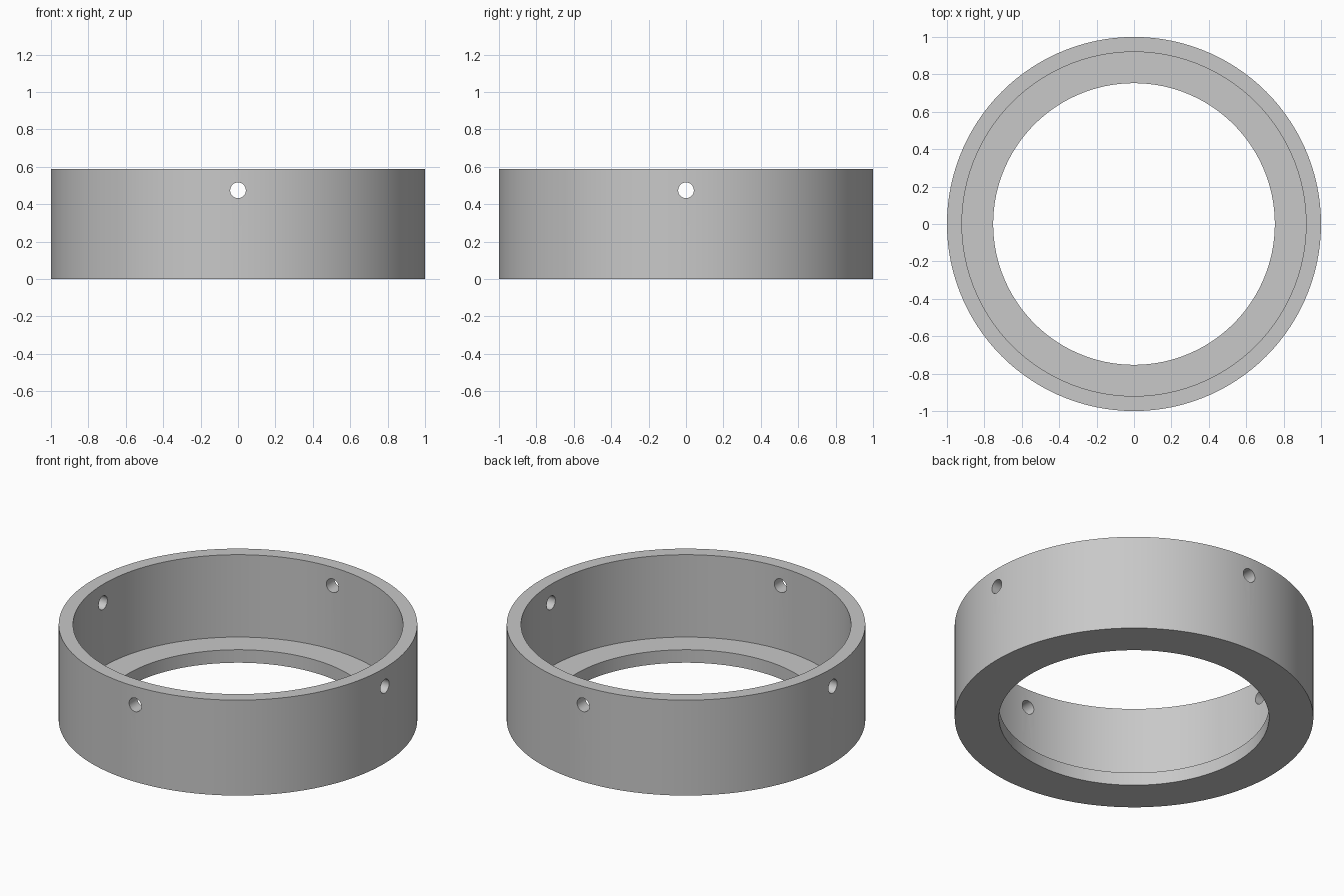
import bpy
import bmesh
from math import pi, radians
from mathutils import Matrix, Vector

cube = bpy.data.objects.get("Cube")
if cube:
    bpy.data.objects.remove(cube, do_unlink=True)

SEGMENTS = 120
OUTER, WALL_INNER, LIP_INNER = 1.0, 0.92, 0.753
HEIGHT, LIP_HEIGHT = 0.587, 0.08
HOLE_RADIUS, HOLE_Z = 0.042, 0.474

grey = bpy.data.materials.new("plain grey")
grey.use_nodes = True
colour = (0.58, 0.58, 0.58, 1)
grey.diffuse_color = colour
grey.node_tree.nodes["Principled BSDF"].inputs["Base Color"].default_value = colour


def add_object(name, bm):
    bmesh.ops.recalc_face_normals(bm, faces=bm.faces)
    mesh = bpy.data.meshes.new(name)
    bm.to_mesh(mesh)
    bm.free()
    obj = bpy.data.objects.new(name, mesh)
    bpy.context.collection.objects.link(obj)
    mesh.materials.append(grey)
    return obj


# Ring: an L-shaped section turned about the vertical axis
bm = bmesh.new()
section = [(LIP_INNER, 0), (OUTER, 0), (OUTER, HEIGHT), (WALL_INNER, HEIGHT),
           (WALL_INNER, LIP_HEIGHT), (LIP_INNER, LIP_HEIGHT)]
verts = [bm.verts.new((r, 0, z)) for r, z in section]
edges = [bm.edges.new((verts[i - 1], verts[i])) for i in range(len(verts))]
bmesh.ops.spin(bm, geom=verts + edges, cent=(0, 0, 0), axis=(0, 0, 1),
               angle=2 * pi, steps=SEGMENTS, use_merge=True)
bmesh.ops.remove_doubles(bm, verts=bm.verts, dist=0.0001)
ring = add_object("ring", bm)

# Screw holes: four radial drills, one on each side
bm = bmesh.new()
for i in range(4):
    place = (Matrix.Rotation(i * pi / 2, 4, "Z")
             @ Matrix.Translation(Vector((0.96, 0, HOLE_Z)))
             @ Matrix.Rotation(pi / 2, 4, "Y"))
    bmesh.ops.create_cone(bm, cap_ends=True, segments=32, radius1=HOLE_RADIUS,
                          radius2=HOLE_RADIUS, depth=0.3, matrix=place)
drills = add_object("hole_cutters", bm)
drills.hide_render = True

bpy.ops.object.select_all(action="DESELECT")
bpy.context.view_layer.objects.active = ring
ring.select_set(True)
cut = ring.modifiers.new("holes", "BOOLEAN")
cut.operation = "DIFFERENCE"
cut.solver = "EXACT"
cut.object = drills
bpy.ops.object.modifier_apply(modifier=cut.name)
bpy.data.objects.remove(drills, do_unlink=True)

bpy.ops.object.shade_smooth_by_angle(angle=radians(30))
